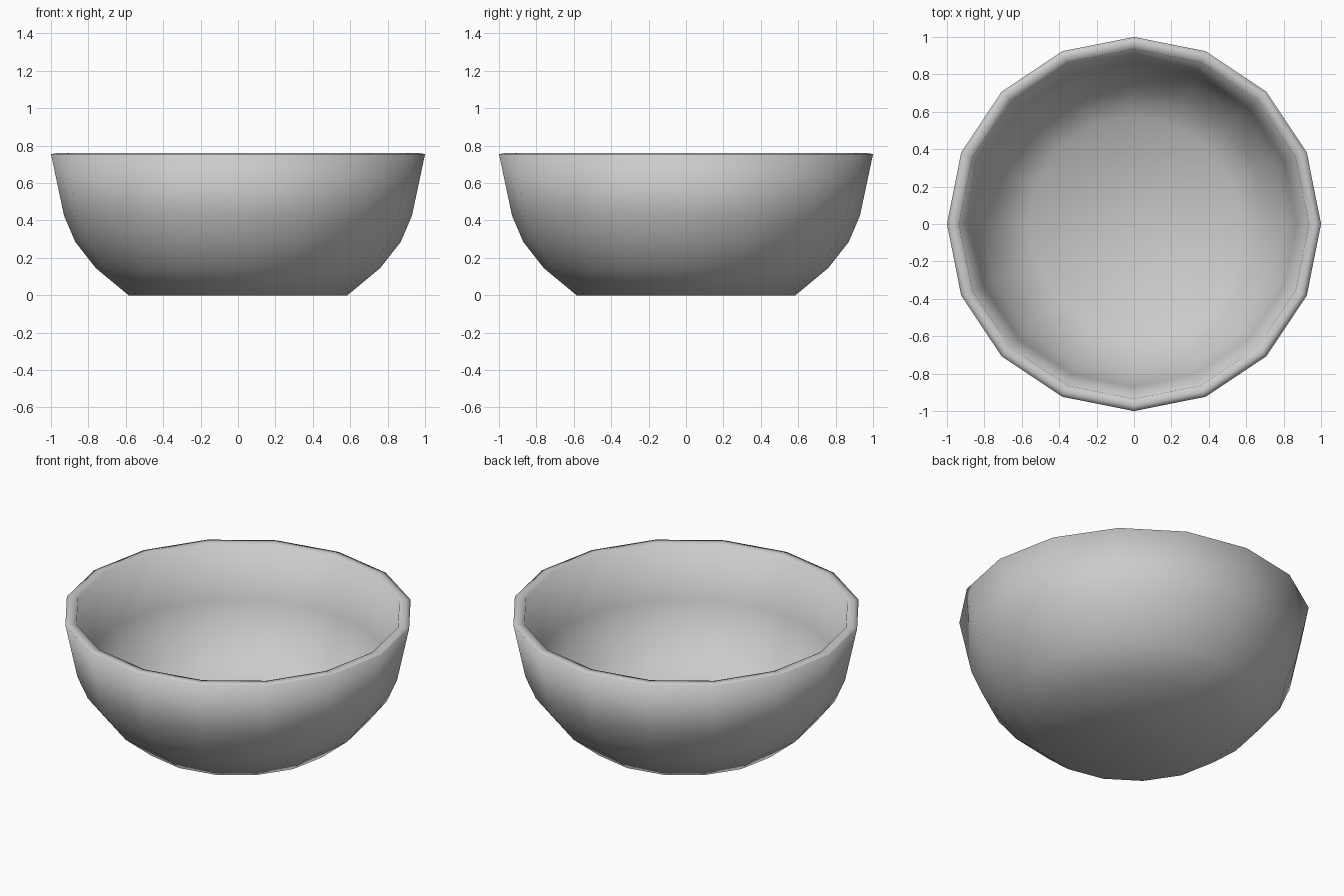
import bpy, bmesh, math

SIDES = 16

old = bpy.data.objects.get("Cube")
if old:
    bpy.data.objects.remove(old, do_unlink=True)

# Plain grey glaze
grey = bpy.data.materials.new("grey")
grey.use_nodes = True
colour = (0.6, 0.6, 0.6, 1)
grey.diffuse_color = colour
grey.node_tree.nodes["Principled BSDF"].inputs["Base Color"].default_value = colour

# Bowl section: underside, outer wall, rim, inner wall, floor
outer = [(0.585, 0), (0.76, 0.145), (0.87, 0.285), (0.93, 0.425), (1.0, 0.755)]
rim = [(0.97, 0.76)]
inner = [(0.935, 0.755), (0.87, 0.435), (0.815, 0.31), (0.72, 0.185), (0.57, 0.06)]

bm = bmesh.new()
rings = []
for r, z in outer + rim + inner:
    angles = [math.tau * i / SIDES for i in range(SIDES)]
    rings.append([bm.verts.new((r * math.cos(a), r * math.sin(a), z)) for a in angles])
for low, high in zip(rings, rings[1:]):
    for i in range(SIDES):
        j = (i + 1) % SIDES
        bm.faces.new((low[i], low[j], high[j], high[i]))
bm.faces.new(rings[0][::-1])
bm.faces.new(rings[-1])
bmesh.ops.recalc_face_normals(bm, faces=bm.faces)

mesh = bpy.data.meshes.new("bowl")
bm.to_mesh(mesh)
bm.free()
mesh.materials.append(grey)
mesh.shade_smooth()
bowl = bpy.data.objects.new("bowl", mesh)
bpy.context.collection.objects.link(bowl)
